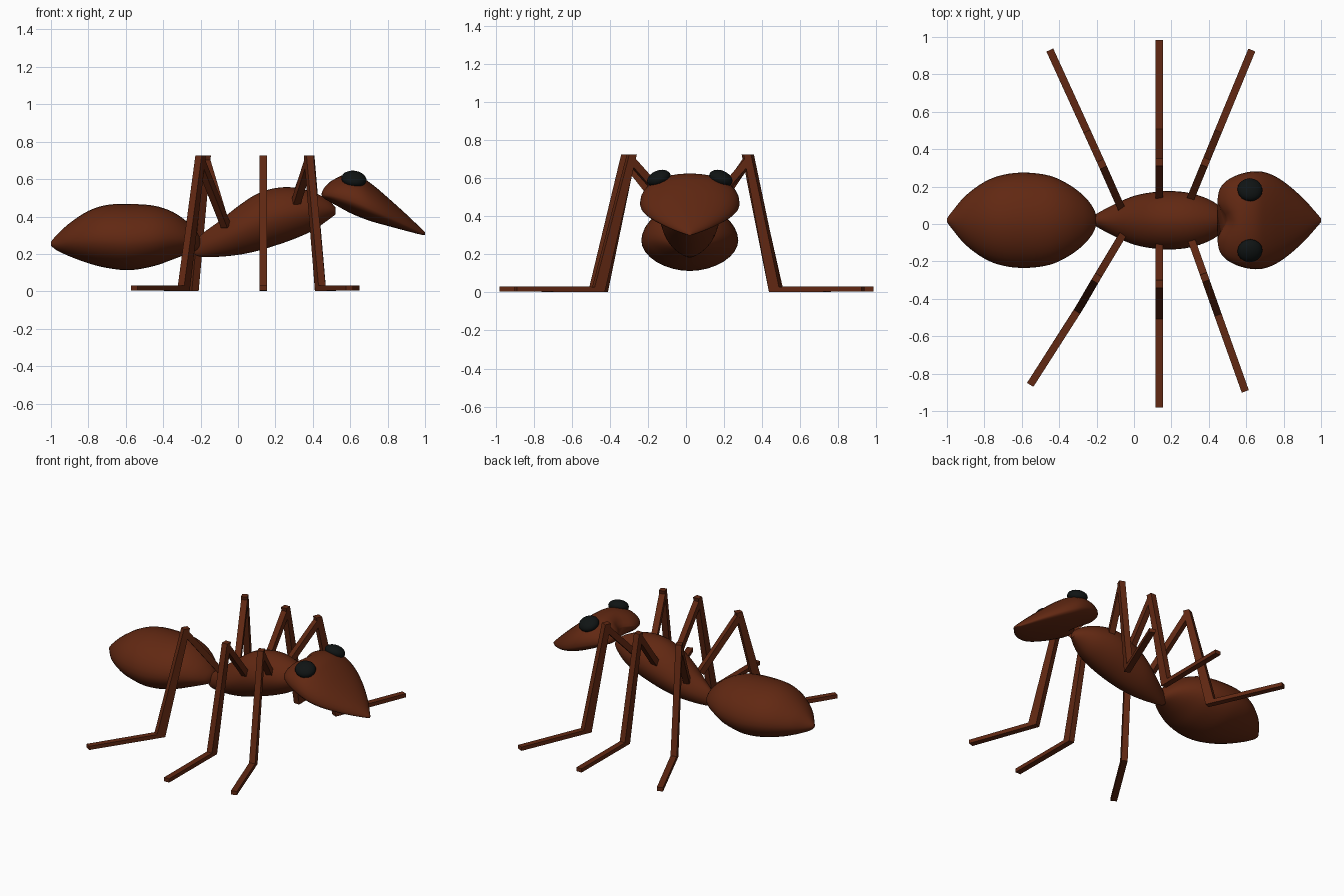
import bpy
import bmesh
import math
from mathutils import Vector

cube = bpy.data.objects.get("Cube")
if cube:
    bpy.data.objects.remove(cube, do_unlink=True)

MID_Y = 0.02  # the body sits slightly off the leg centre line


def make_material(name, colour):
    mat = bpy.data.materials.new(name)
    mat.use_nodes = True
    mat.diffuse_color = colour
    bsdf = next(n for n in mat.node_tree.nodes if n.type == 'BSDF_PRINCIPLED')
    bsdf.inputs["Base Color"].default_value = colour
    bsdf.inputs["Roughness"].default_value = 0.7
    return mat


brown = make_material("chestnut_brown", (0.12, 0.021, 0.006, 1))
black = make_material("eye_black", (0.005, 0.007, 0.007, 1))


def finish(name, bm, mat, smooth_angle=None):
    bmesh.ops.recalc_face_normals(bm, faces=bm.faces)
    mesh = bpy.data.meshes.new(name)
    bm.to_mesh(mesh)
    bm.free()
    mesh.materials.append(mat)
    obj = bpy.data.objects.new(name, mesh)
    bpy.context.collection.objects.link(obj)
    if smooth_angle:
        bpy.ops.object.select_all(action='DESELECT')
        obj.select_set(True)
        bpy.context.view_layer.objects.active = obj
        bpy.ops.object.shade_smooth_by_angle(angle=math.radians(smooth_angle))
    return obj


def skin(bm, rings):
    """Join rings of points into a closed tube."""
    rows = [[bm.verts.new(p) for p in ring] for ring in rings]
    n = len(rows[0])
    for a, b in zip(rows, rows[1:]):
        for i in range(n):
            j = (i + 1) % n
            bm.faces.new((a[i], a[j], b[j], b[i]))
    bm.faces.new(rows[0])
    bm.faces.new(rows[-1])


def refine(stations, steps=4):
    """Smooth interpolation through the stations."""
    pts = [Vector(s) for s in stations]
    out = []
    for i in range(len(pts) - 1):
        b, c = pts[i], pts[i + 1]
        a, d = pts[max(i - 1, 0)], pts[min(i + 2, len(pts) - 1)]
        for k in range(steps):
            t = k / steps
            out.append(b + (c - a) * (t / 2)
                       + (a * 2 - b * 5 + c * 4 - d) * (t * t / 2)
                       + (b * 3 - a - c * 3 + d) * (t ** 3 / 2))
    return out + [pts[-1]]


def body_part(name, stations, edge, power, notch=0.0, sides=32):
    """Stations are x, bottom, top, half width; edge is the height of the widest line."""
    rings = []
    start = stations[0][0]
    for x, low, high, half in refine(stations):
        mid = low + (high - low) * edge
        ring = []
        for i in range(sides):
            a = 2 * math.pi * i / sides
            c, s = math.cos(a), math.sin(a)
            y = half * math.copysign(abs(c) ** (2 / power), c)
            z = mid + (high - mid if s > 0 else mid - low) * math.copysign(abs(s) ** (2 / power), s)
            dent = notch * math.exp(-(y / 0.06) ** 2 - ((x - start) / 0.08) ** 2)
            ring.append((x + dent, MID_Y + y, z))
        rings.append(ring)
    bm = bmesh.new()
    skin(bm, rings)
    return finish(name, bm, brown, 50)


# Body: abdomen, thorax, heart-shaped head
body_part("abdomen", [
    (-1, 0.245, 0.265, 0.01), (-0.97, 0.22, 0.3, 0.05), (-0.9, 0.187, 0.365, 0.132),
    (-0.8, 0.15, 0.43, 0.205), (-0.7, 0.125, 0.462, 0.243), (-0.58, 0.113, 0.467, 0.255),
    (-0.45, 0.135, 0.458, 0.238), (-0.35, 0.17, 0.425, 0.192), (-0.27, 0.2, 0.37, 0.132),
    (-0.22, 0.22, 0.315, 0.07), (-0.2, 0.24, 0.28, 0.02)], 0.45, 1.9)
body_part("thorax", [
    (-0.235, 0.2, 0.24, 0.01), (-0.2, 0.185, 0.3, 0.035), (-0.1, 0.185, 0.375, 0.088),
    (0, 0.195, 0.455, 0.13), (0.1, 0.215, 0.52, 0.15), (0.2, 0.245, 0.552, 0.156),
    (0.3, 0.28, 0.555, 0.145), (0.4, 0.325, 0.53, 0.112), (0.48, 0.38, 0.49, 0.06),
    (0.52, 0.41, 0.45, 0.02)], 0.5, 1.85)
body_part("head", [
    (0.445, 0.505, 0.54, 0.11), (0.46, 0.49, 0.565, 0.17), (0.5, 0.468, 0.6, 0.215),
    (0.57, 0.432, 0.625, 0.248), (0.65, 0.397, 0.615, 0.262), (0.72, 0.372, 0.57, 0.25),
    (0.8, 0.35, 0.502, 0.207), (0.9, 0.323, 0.412, 0.122), (0.97, 0.305, 0.345, 0.045),
    (1, 0.3, 0.315, 0.01)], 0.33, 2.1, notch=0.05)

# Eyes: flattened balls lying on the slope of the head
for side, name in ((1, "left_eye"), (-1, "right_eye")):
    bm = bmesh.new()
    bmesh.ops.create_uvsphere(bm, u_segments=16, v_segments=10, radius=0.068)
    eye = finish(name, bm, black, 40)
    eye.location = (0.62, MID_Y + side * 0.163, 0.6)
    eye.scale = (1, 0.95, 0.6)
    eye.rotation_euler = (-side * math.radians(22), math.radians(8), 0)


def leg(name, hip, knee, ankle, toe, hip_height):
    """Square-section thigh, shin and foot; joints are given in plan."""
    direction = (Vector(toe) - Vector(hip)).normalized()
    out = Vector((direction.x, direction.y, 0))
    up = Vector((0, 0, 1))
    side = out.cross(up) * 0.02

    def ring(plan, height, across):
        c = Vector((plan[0], plan[1], height))
        return [c - side - across, c + side - across, c + side + across, c - side + across]

    bm = bmesh.new()
    slope = (out * -0.8 + up * 0.6) * 0.02
    skin(bm, [ring(hip, hip_height, slope), ring(knee, 0.69, slope)])
    skin(bm, [ring(knee, 0.725, out * 0.021),
              ring(ankle, 0.016, out * 0.028 + up * 0.014),
              ring(toe, 0.018, up * 0.013)])
    finish(name, bm, brown)


leg("right_back_leg", (-0.065, -0.065), (-0.2, -0.29), (-0.29, -0.445), (-0.555, -0.86), 0.35)
leg("right_middle_leg", (0.135, -0.09), (0.135, -0.32), (0.135, -0.48), (0.135, -0.98), 0.4)
leg("right_front_leg", (0.305, -0.08), (0.378, -0.285), (0.44, -0.46), (0.595, -0.895), 0.46)
leg("left_back_leg", (-0.07, 0.09), (-0.172, 0.32), (-0.24, 0.47), (-0.45, 0.93), 0.35)
leg("left_middle_leg", (0.135, 0.11), (0.135, 0.33), (0.135, 0.48), (0.135, 0.985), 0.4)
leg("left_front_leg", (0.3, 0.13), (0.382, 0.33), (0.44, 0.47), (0.63, 0.93), 0.46)
